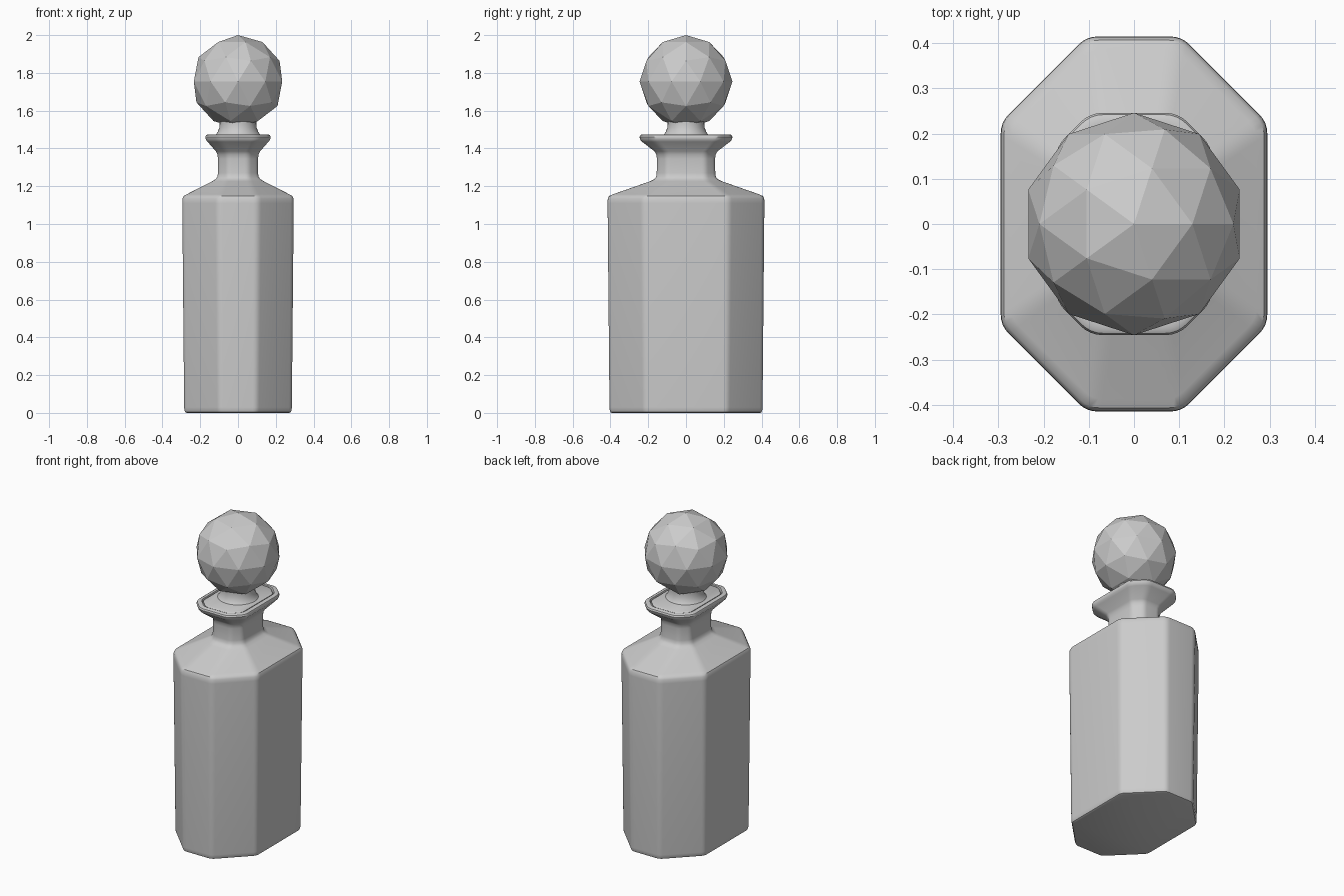
import bpy, bmesh, math
from mathutils import Vector

cube = bpy.data.objects.get("Cube")
if cube:
    bpy.data.objects.remove(cube)

# Single material
grey = bpy.data.materials.new("plain grey")
grey.use_nodes = True
grey.diffuse_color = (0.6, 0.6, 0.6, 1)
grey.node_tree.nodes["Principled BSDF"].inputs["Base Color"].default_value = (0.6, 0.6, 0.6, 1)


def outline(hx, hy, chamfer, r, steps=4):
    """Octagon with chamfered corners, each vertex softened by a small curve."""
    ix, iy = hx - chamfer, hy - chamfer
    pts = [Vector(p) for p in ((hx, -iy), (hx, iy), (ix, hy), (-ix, hy),
                               (-hx, iy), (-hx, -iy), (-ix, -hy), (ix, -hy))]
    ring = []
    for i, p in enumerate(pts):
        a = p + (pts[i - 1] - p).normalized() * r
        b = p + (pts[(i + 1) % len(pts)] - p).normalized() * r
        for s in range(steps + 1):
            t = s / steps
            ring.append(a * (1 - t) ** 2 + p * 2 * t * (1 - t) + b * t * t)
    return ring


def finish(name, bm, smooth=True):
    bmesh.ops.recalc_face_normals(bm, faces=bm.faces)
    mesh = bpy.data.meshes.new(name)
    bm.to_mesh(mesh)
    bm.free()
    mesh.materials.append(grey)
    obj = bpy.data.objects.new(name, mesh)
    bpy.context.collection.objects.link(obj)
    if smooth:
        bpy.ops.object.select_all(action='DESELECT')
        obj.select_set(True)
        bpy.context.view_layer.objects.active = obj
        bpy.ops.object.shade_smooth_by_angle(angle=math.radians(35))
    return obj


def loft(name, rings):
    """Skin a stack of (z, outline) rings and close both ends."""
    bm = bmesh.new()
    loops = [[bm.verts.new((p.x, p.y, z)) for p in ring] for z, ring in rings]
    for low, high in zip(loops, loops[1:]):
        n = len(low)
        for i in range(n):
            j = (i + 1) % n
            bm.faces.new((low[i], low[j], high[j], high[i]))
    bm.faces.new(loops[0])
    bm.faces.new(loops[-1])
    return finish(name, bm)


# Bottle: z, half width, half depth, corner chamfer, softening
bottle = [
    (0.0, 0.272, 0.392, 0.185, 0.02),
    (0.004, 0.28, 0.40, 0.185, 0.02),
    (0.015, 0.284, 0.404, 0.187, 0.02),
    (0.03, 0.285, 0.405, 0.187, 0.02),
    (1.11, 0.295, 0.415, 0.19, 0.025),
    (1.135, 0.294, 0.414, 0.19, 0.025),
    (1.148, 0.288, 0.407, 0.188, 0.025),
    (1.157, 0.272, 0.388, 0.18, 0.025),
    (1.226, 0.137, 0.19, 0.075, 0.02),
    (1.237, 0.119, 0.168, 0.06, 0.02),
    (1.25, 0.109, 0.158, 0.054, 0.02),
    (1.27, 0.106, 0.155, 0.052, 0.02),
    (1.345, 0.106, 0.154, 0.052, 0.02),
    (1.368, 0.109, 0.157, 0.054, 0.02),
    (1.385, 0.117, 0.167, 0.056, 0.021),
    (1.435, 0.161, 0.232, 0.07, 0.027),
    (1.446, 0.17, 0.242, 0.073, 0.029),
    (1.46, 0.173, 0.246, 0.075, 0.03),
    (1.47, 0.169, 0.242, 0.073, 0.029),
    (1.475, 0.16, 0.233, 0.069, 0.027),
    (1.474, 0.146, 0.219, 0.063, 0.024),
    (1.46, 0.142, 0.215, 0.061, 0.024),
]
loft("bottle", [(z, outline(*spec)) for z, *spec in bottle])

# Stopper plate seated inside the lip
plate = [(1.455, 0.138, 0.211, 0.06, 0.023),
         (1.47, 0.138, 0.211, 0.06, 0.023),
         (1.475, 0.131, 0.204, 0.057, 0.022)]
loft("stopper_plate", [(z, outline(*spec)) for z, *spec in plate])


# Round stem below the ball
def circle(radius, n=32):
    return [Vector((math.cos(2 * math.pi * i / n), math.sin(2 * math.pi * i / n))) * radius
            for i in range(n)]


stem = [(1.465, 0.125), (1.478, 0.114), (1.49, 0.106), (1.51, 0.099),
        (1.53, 0.097), (1.56, 0.097)]
loft("stopper_stem", [(z, circle(r)) for z, r in stem])

# Faceted ball
bm = bmesh.new()
bmesh.ops.create_icosphere(bm, subdivisions=2, radius=0.246)
bmesh.ops.translate(bm, verts=bm.verts, vec=(0, 0, 1.754))
finish("stopper_ball", bm, smooth=False)
